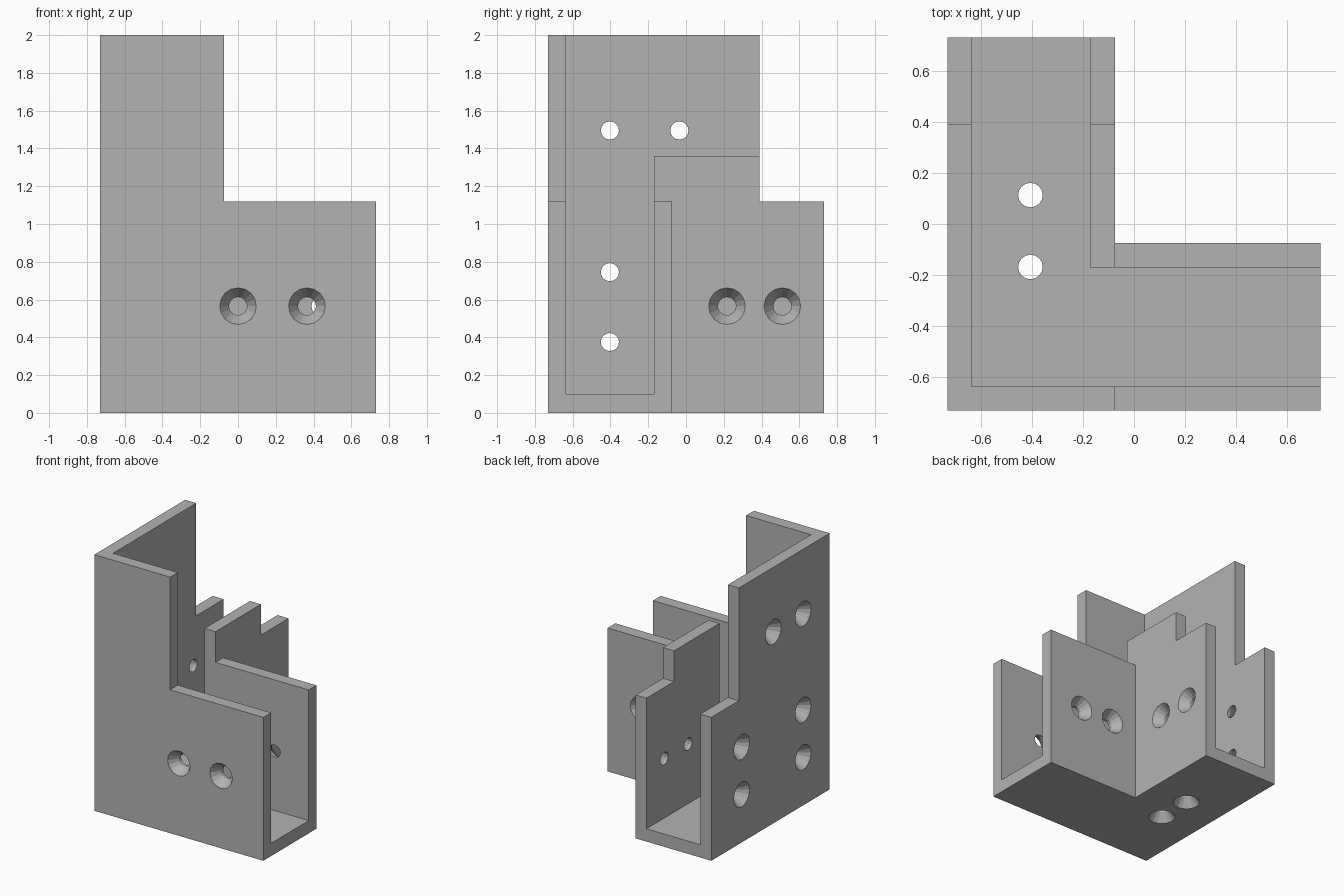
import bpy, bmesh, math
from mathutils import Vector

old = bpy.data.objects.get("Cube")
if old:
    bpy.data.objects.remove(old)

H = 0.73          # half of the footprint
IN = 0.635        # inner side of the outer plates
LIP, WALL = 0.075, 0.17   # outer and inner side of the inner walls
FLOOR = 0.1

grey = bpy.data.materials.new("plain grey")
grey.use_nodes = True
colour = (0.45, 0.45, 0.45, 1)
grey.diffuse_color = colour
grey.node_tree.nodes["Principled BSDF"].inputs["Base Color"].default_value = colour


def finish(bm, name):
    bmesh.ops.recalc_face_normals(bm, faces=bm.faces)
    mesh = bpy.data.meshes.new(name)
    bm.to_mesh(mesh)
    bm.free()
    mesh.materials.append(grey)
    ob = bpy.data.objects.new(name, mesh)
    bpy.context.collection.objects.link(ob)
    return ob


def prism(name, plan, z0, z1):
    bm = bmesh.new()
    face = bm.faces.new([bm.verts.new((x, y, z0)) for x, y in plan])
    new = bmesh.ops.extrude_face_region(bm, geom=[face])["geom"]
    bmesh.ops.translate(bm, vec=(0, 0, z1 - z0),
                        verts=[v for v in new if isinstance(v, bmesh.types.BMVert)])
    return finish(bm, name)


def ell(low, high, end):
    """Corner-shaped plan with two equal arms."""
    return [(low, low), (end, low), (end, high), (high, high), (high, end), (low, end)]


def box(name, x0, y0, z0, x1=1, y1=1, z1=3):
    return prism(name, [(x0, y0), (x1, y0), (x1, y1), (x0, y1)], z0, z1)


def add_hole(bm, place, inward, sides=16):
    """Countersunk hole: a cone that narrows into a straight bore."""
    turn = Vector(inward).to_track_quat('Z', 'Y')
    rings = []
    for r, depth in ((0.104, -0.01), (0.048, 0.07), (0.048, 0.13)):
        ring = []
        for i in range(sides):
            a = math.tau * i / sides
            p = Vector((r * math.cos(a), r * math.sin(a), depth))
            ring.append(bm.verts.new(Vector(place) + turn @ p))
        rings.append(ring)
    for a, b in zip(rings, rings[1:]):
        for i in range(sides):
            j = (i + 1) % sides
            bm.faces.new((a[i], a[j], b[j], b[i]))
    bm.faces.new(rings[0][::-1])
    bm.faces.new(rings[-1])


# Solid corner block
bracket = prism("corner_bracket", ell(-H, -LIP, H), 0, 2)

# Open channel and stepped tops
cutters = [
    prism("channel_cutter", ell(-IN, -WALL, 1), FLOOR, 3),
    box("side_arm_cutter", -LIP, -1, 1.12),
    box("back_arm_cutter", -1, 0.39, 1.12),
    box("inner_wall_cutter", -0.2, -0.2, 1.36),
]

# Screw holes in every plate
bm = bmesh.new()
for x in (0, 0.365):                                   # front plate
    add_hole(bm, (x, -H, 0.565), (0, 1, 0))
for x in (0.143, 0.437):                               # inner wall of side arm
    add_hole(bm, (x, -LIP, 0.565), (0, -1, 0))
for y in (0.217, 0.51):                                # inner wall of back arm
    add_hole(bm, (-LIP, y, 0.565), (-1, 0, 0))
for y, z in ((-0.403, 1.495), (-0.035, 1.495), (-0.403, 0.745),
             (-0.403, 0.375), (0.355, 0.745), (0.355, 0.375)):   # tall side plate
    add_hole(bm, (-H, y, z), (1, 0, 0))
for y in (0.113, -0.168):                              # floor
    add_hole(bm, (-0.405, y, 0), (0, 0, 1))
cutters.append(finish(bm, "screw_hole_cutter"))

# Cut, bake the result and drop the cutters
for cutter in cutters:
    cutter.hide_render = True
    mod = bracket.modifiers.new(cutter.name, 'BOOLEAN')
    mod.operation, mod.solver, mod.object = 'DIFFERENCE', 'EXACT', cutter
graph = bpy.context.evaluated_depsgraph_get()
baked = bpy.data.meshes.new_from_object(bracket.evaluated_get(graph))
bracket.modifiers.clear()
bracket.data = baked
for cutter in cutters:
    bpy.data.objects.remove(cutter)
